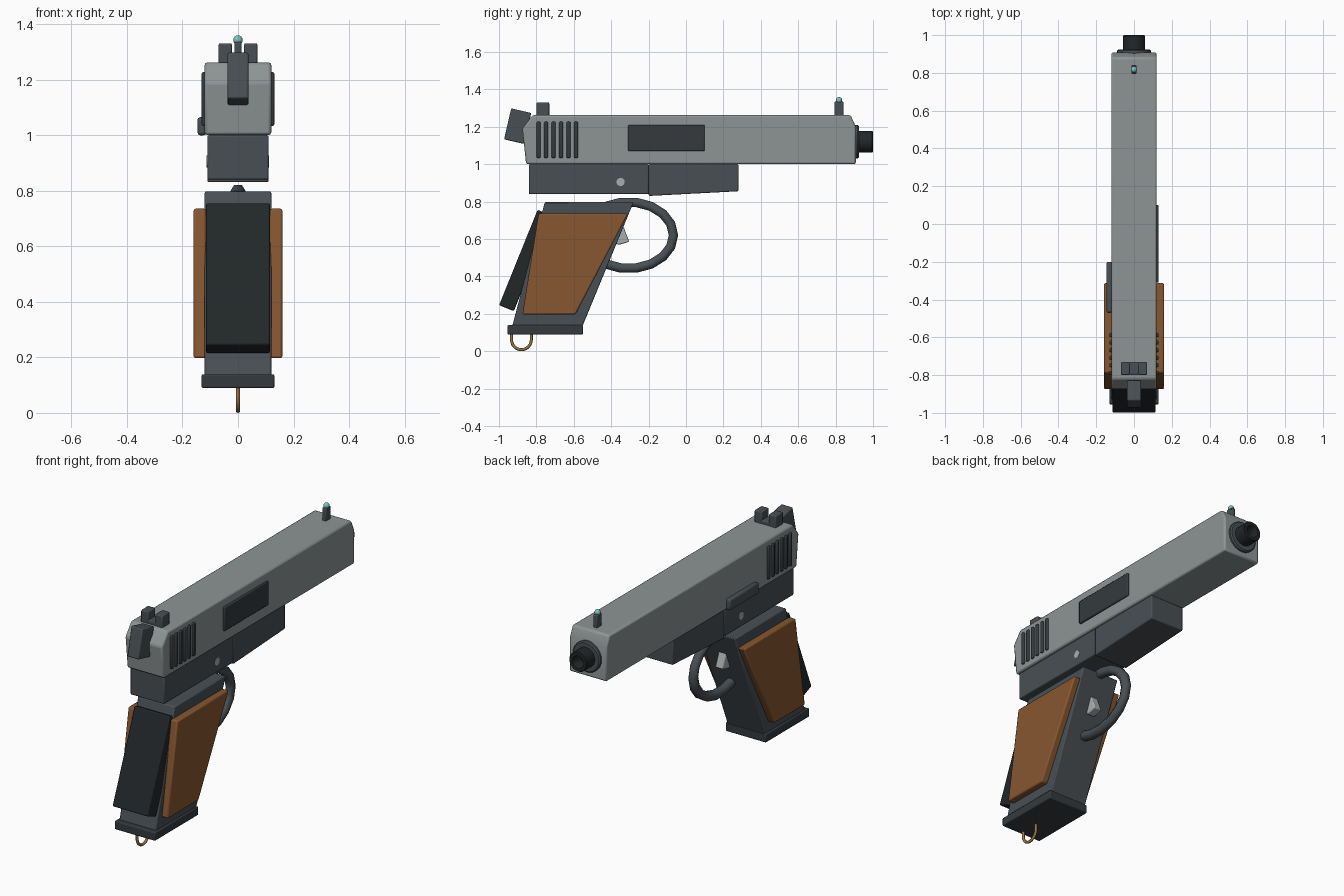
import bpy, bmesh, math
from mathutils import Matrix, Vector

if "Cube" in bpy.data.objects:
    bpy.data.objects.remove(bpy.data.objects["Cube"])


def mat(name, r, g, b):
    m = bpy.data.materials.new(name)
    m.diffuse_color = (r, g, b, 1)
    m.use_nodes = True
    m.node_tree.nodes["Principled BSDF"].inputs["Base Color"].default_value = m.diffuse_color
    return m


STEEL = mat("steel", 0.27, 0.30, 0.30)
GUN = mat("gunmetal", 0.065, 0.078, 0.088)
DARK = mat("dark", 0.035, 0.042, 0.048)
BLACK = mat("black", 0.016, 0.02, 0.022)
WOOD = mat("wood", 0.24, 0.095, 0.03)
BRASS = mat("brass", 0.32, 0.19, 0.06)
TEAL = mat("bead", 0.2, 0.55, 0.5)
SILVER = mat("silver", 0.4, 0.42, 0.42)


def finish(name, bm, material, bevel=0.0, segs=2):
    bmesh.ops.recalc_face_normals(bm, faces=bm.faces)
    me = bpy.data.meshes.new(name)
    bm.to_mesh(me)
    bm.free()
    me.materials.append(material)
    ob = bpy.data.objects.new(name, me)
    bpy.context.collection.objects.link(ob)
    if bevel:
        b = ob.modifiers.new("bevel", "BEVEL")
        b.width, b.segments, b.limit_method = bevel, segs, "ANGLE"
    bpy.ops.object.select_all(action="DESELECT")
    ob.select_set(True)
    bpy.context.view_layer.objects.active = ob
    bpy.ops.object.shade_smooth_by_angle(angle=math.radians(35))
    return ob


def prism(name, pts, x0, x1, material, bevel=0.006):
    """Side profile of (y, z) points extruded from x0 to x1."""
    bm = bmesh.new()
    f = bm.faces.new([bm.verts.new((x0, y, z)) for y, z in pts])
    ext = bmesh.ops.extrude_face_region(bm, geom=[f])
    vs = [v for v in ext["geom"] if isinstance(v, bmesh.types.BMVert)]
    bmesh.ops.translate(bm, verts=vs, vec=(x1 - x0, 0, 0))
    return finish(name, bm, material, bevel)


def box(name, c, size, material, tilt=0.0, bevel=0.006):
    bm = bmesh.new()
    m = (Matrix.Translation(c) @ Matrix.Rotation(math.radians(tilt), 4, "X")
         @ Matrix.Diagonal((*size, 1)))
    bmesh.ops.create_cube(bm, size=1, matrix=m)
    return finish(name, bm, material, bevel)


def lathe_y(name, profile, zc, material, sides=24):
    """Revolve (radius, y) points about a line along y at height zc."""
    bm = bmesh.new()
    rings = []
    for r, y in profile:
        rings.append([bm.verts.new((r * math.cos(a), y, zc + r * math.sin(a)))
                      for a in (2 * math.pi * i / sides for i in range(sides))])
    for a, b in zip(rings, rings[1:]):
        for i in range(sides):
            j = (i + 1) % sides
            bm.faces.new((a[i], a[j], b[j], b[i]))
    bm.faces.new(rings[0])
    bm.faces.new(rings[-1])
    return finish(name, bm, material)


def tube(name, pts, radius, material, res):
    """Round bar following (y, z) points in the centre plane."""
    cu = bpy.data.curves.new(name, "CURVE")
    cu.dimensions = "3D"
    cu.bevel_depth, cu.bevel_resolution, cu.use_fill_caps = radius, res, True
    sp = cu.splines.new("POLY")
    sp.points.add(len(pts) - 1)
    for p, (y, z) in zip(sp.points, pts):
        p.co = (0, y, z, 1)
    cu.materials.append(material)
    ob = bpy.data.objects.new(name, cu)
    bpy.context.collection.objects.link(ob)
    return ob


# Slide with sloped rear and nose corners
prism("slide", [(-0.855, 1.0), (-0.875, 1.19), (-0.82, 1.262), (0.88, 1.262),
                (0.908, 1.2), (0.908, 1.0)], -0.12, 0.12, STEEL, 0.01)

# Muzzle collar and hollow barrel tip
lathe_y("muzzle_collar", [(0.09, 0.88), (0.09, 0.918), (0.083, 0.925)], 1.12, GUN)
lathe_y("barrel", [(0.058, 0.9), (0.058, 0.995), (0.054, 1.0), (0.036, 1.0),
                   (0.033, 0.995), (0.033, 0.93)], 1.12, BLACK)

# Ejection port and rear grooves
box("ejection_port", (0.12, -0.105, 1.14), (0.022, 0.41, 0.14), DARK)
for side in (-1, 1):
    for i in range(6):
        box("slide_rib", (side * 0.122, -0.788 + i * 0.04, 1.13),
            (0.018, 0.022, 0.195), DARK, bevel=0.007)

# Frame, dust cover, side lever and pin
box("frame", (0, -0.52, 0.92), (0.22, 0.64, 0.16), GUN)
prism("dust_cover", [(-0.2, 0.83), (-0.2, 1.0), (0.28, 1.0), (0.28, 0.855)],
      -0.11, 0.11, GUN)
box("slide_lever", (-0.13, -0.335, 1.032), (0.032, 0.27, 0.065), GUN, bevel=0.01)
bm = bmesh.new()
bmesh.ops.create_cone(bm, cap_ends=True, segments=16, radius1=0.022, radius2=0.022,
                      depth=0.225, matrix=Matrix.Translation((-0.001, -0.35, 0.905))
                      @ Matrix.Rotation(math.pi / 2, 4, "Y"))
finish("frame_pin", bm, SILVER)

# Hammer and sights
box("hammer", (0, -0.9, 1.203), (0.075, 0.11, 0.17), GUN, tilt=-13)
box("rear_sight_base", (0, -0.765, 1.268), (0.14, 0.066, 0.03), GUN)
for side in (-1, 1):
    box("rear_sight_post", (side * 0.046, -0.765, 1.293), (0.048, 0.068, 0.075), GUN)
box("front_sight", (0, 0.818, 1.295), (0.026, 0.048, 0.08), GUN)
bm = bmesh.new()
bmesh.ops.create_uvsphere(bm, u_segments=12, v_segments=8, radius=0.017,
                          matrix=Matrix.Translation((0, 0.818, 1.342)))
finish("sight_bead", bm, TEAL)

# Grip core, wooden panels, back strap and base plate
prism("grip_core", [(-0.755, 0.797), (-0.28, 0.797), (-0.555, 0.13), (-0.93, 0.13)],
      -0.12, 0.12, GUN)
for side in (-1, 1):
    prism("grip_panel", [(-0.788, 0.735), (-0.31, 0.735), (-0.59, 0.197), (-0.875, 0.197)],
          side * 0.115, side * 0.16, WOOD, 0.008)
box("back_strap", (0, -0.857, 0.485), (0.23, 0.085, 0.55), BLACK, tilt=-22)
box("base_plate", (0, -0.753, 0.114), (0.262, 0.404, 0.05), DARK)

# Trigger guard and trigger
arc = [math.radians(-120 + 20 * i) for i in range(13)]
tube("trigger_guard", [(-0.307 + 0.24 * math.cos(a), 0.62 + 0.178 * math.sin(a))
                       for a in arc], 0.029, GUN, 1)
prism("trigger", [(-0.42, 0.7), (-0.34, 0.68), (-0.303, 0.585), (-0.36, 0.568),
                  (-0.42, 0.6)], -0.025, 0.025, SILVER)

# Lanyard loop under the base plate
loop = [math.radians(180 + 15 * i) for i in range(13)]
tube("lanyard_loop", [(-0.933, 0.1)] + [(-0.88 + 0.053 * math.cos(a),
     0.061 + 0.053 * math.sin(a)) for a in loop] + [(-0.827, 0.1)], 0.008, BRASS, 2)
